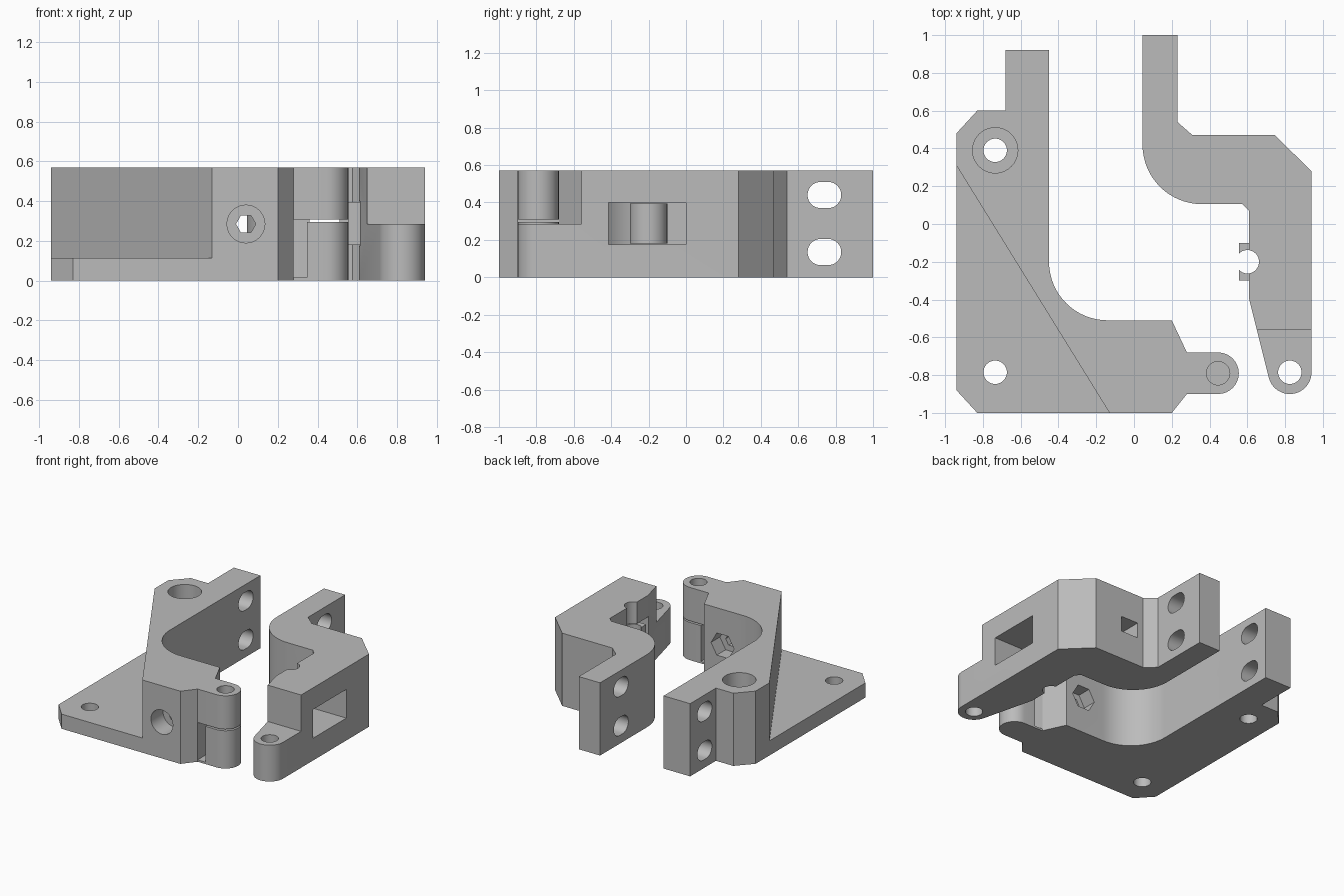
import bpy, bmesh, math

if "Cube" in bpy.data.objects:
    bpy.data.objects.remove(bpy.data.objects["Cube"], do_unlink=True)

grey = bpy.data.materials.new("plain grey")
grey.use_nodes = True
COLOUR = (0.5, 0.5, 0.5, 1)
grey.diffuse_color = COLOUR
grey.node_tree.nodes["Principled BSDF"].inputs["Base Color"].default_value = COLOUR

H = 0.57


def arc(cx, cy, r, start, end, n=16):
    """Points along an arc, angles in degrees."""
    return [(cx + r * math.cos(math.radians(start + (end - start) * i / n)),
             cy + r * math.sin(math.radians(start + (end - start) * i / n)))
            for i in range(n + 1)]


def circle(cx, cy, r, n=40):
    return arc(cx, cy, r, 0, 360, n)[:-1]


def rect(u0, u1, v0, v1):
    return [(u0, v0), (u1, v0), (u1, v1), (u0, v1)]


def obround(cx, cy, half, r):
    return arc(cx + half, cy, r, -90, 90) + arc(cx - half, cy, r, 90, 270)


def prism(name, outline, lo, hi, axis="z"):
    """Extrude an outline along one axis from lo to hi."""
    place = {"x": lambda u, v, w: (w, u, v),
             "y": lambda u, v, w: (u, w, v),
             "z": lambda u, v, w: (u, v, w)}[axis]
    bm = bmesh.new()
    rings = [[bm.verts.new(place(u, v, w)) for u, v in outline] for w in (lo, hi)]
    bm.faces.new(rings[0])
    bm.faces.new(rings[1])
    n = len(outline)
    for i in range(n):
        j = (i + 1) % n
        bm.faces.new((rings[0][i], rings[0][j], rings[1][j], rings[1][i]))
    bmesh.ops.recalc_face_normals(bm, faces=bm.faces)
    mesh = bpy.data.meshes.new(name)
    bm.to_mesh(mesh)
    bm.free()
    mesh.materials.append(grey)
    obj = bpy.data.objects.new(name, mesh)
    bpy.context.collection.objects.link(obj)
    return obj


def activate(obj):
    bpy.ops.object.select_all(action="DESELECT")
    obj.select_set(True)
    bpy.context.view_layer.objects.active = obj


def cut(obj, outline, lo, hi, axis="z"):
    """Subtract a prism from a part."""
    tool = prism("cutter", outline, lo, hi, axis)
    tool.hide_render = True
    activate(obj)
    mod = obj.modifiers.new("cut", "BOOLEAN")
    mod.operation = "DIFFERENCE"
    mod.solver = "EXACT"
    mod.object = tool
    bpy.ops.object.modifier_apply(modifier=mod.name)
    bpy.data.objects.remove(tool, do_unlink=True)


def finish(obj):
    activate(obj)
    bpy.ops.object.shade_smooth_by_angle(angle=math.radians(25))


# Mounting bracket with base plate, upright arm and upper hinge knuckle
bracket = prism("mounting_bracket", [
    (-0.94, 0.48), (-0.83, 0.6), (-0.68, 0.6), (-0.68, 0.92), (-0.45, 0.92),
    *arc(-0.14, -0.2, 0.31, 180, 270),
    (0.2, -0.51), (0.28, -0.68),
    *arc(0.445, -0.79, 0.11, 90, -90),
    (0.28, -0.9), (0.2, -1), (-0.83, -1), (-0.94, -0.88)], 0, H)

# Diagonal step down to the base plate
cut(bracket, [(-1.064, 0.51), (-0.006, -1.2), (-1.3, -1.2), (-1.3, 0.51)], 0.115, 1)

# Screw holes, the rear one counterbored
for y in (0.39, -0.785):
    cut(bracket, circle(-0.735, y, 0.062), -1, 1)
cut(bracket, circle(-0.735, 0.39, 0.12), 0.115, 1)

# Clamp bolt hole: round head seat in front, nut seat behind
cut(bracket, circle(0.04, 0.285, 0.05, 6), -1.2, -0.3, "y")
cut(bracket, circle(0.04, 0.285, 0.095), -1.2, -0.85, "y")
cut(bracket, circle(0.04, 0.285, 0.1, 6), -0.62, -0.3, "y")

# Hinge pin hole, gap under the knuckle and gap beside its support
cut(bracket, circle(0.445, -0.79, 0.062), 0.3, 1)
cut(bracket, rect(0.28, 0.7, -0.95, -0.6), 0.296, 0.308)
cut(bracket, rect(0.28, 0.347, -0.95, -0.6), 0.015, 0.3)

# Swinging arm with lower hinge knuckle
arm = prism("swinging_arm", [
    (0.045, 1), (0.23, 1), (0.23, 0.54), (0.31, 0.47), (0.745, 0.47), (0.94, 0.28),
    *arc(0.825, -0.785, 0.115, 0, -168, 24),
    (0.61, -0.4), (0.61, 0.07), (0.575, 0.105),
    *arc(0.36, 0.42, 0.315, 270, 180)], 0, H)
cut(arm, rect(0.5, 1.2, -1.2, -0.56), 0.285, 1)
cut(arm, circle(0.825, -0.785, 0.062), -1, 1)

# Side window, pin groove and rear square passage
cut(arm, rect(-0.415, 0.0, 0.175, 0.4), 0.4, 1.2, "x")
cut(arm, circle(0.6, -0.2, 0.062), -1, 1)
cut(arm, rect(0.36, 0.51, 0.225, 0.345), 0.0, 0.8, "y")

# Slots through both rear uprights
for part in (bracket, arm):
    for z in (0.135, 0.44):
        cut(part, obround(0.74, z, 0.02, 0.07), -1.2, 1.2, "x")

# Spring clip inside the window
clip = prism("pin_clip", [(0.555, -0.1), (0.555, -0.3),
                          *arc(0.6, -0.2, 0.1, -90, 90)], 0.18, 0.395)
cut(clip, circle(0.6, -0.2, 0.062), 0, 1)
cut(clip, rect(0.5, 0.6, -0.235, -0.165), 0, 1)
cut(clip, rect(0.57, 0.61, -0.255, -0.145), 0, 1)

for part in (bracket, arm, clip):
    finish(part)
